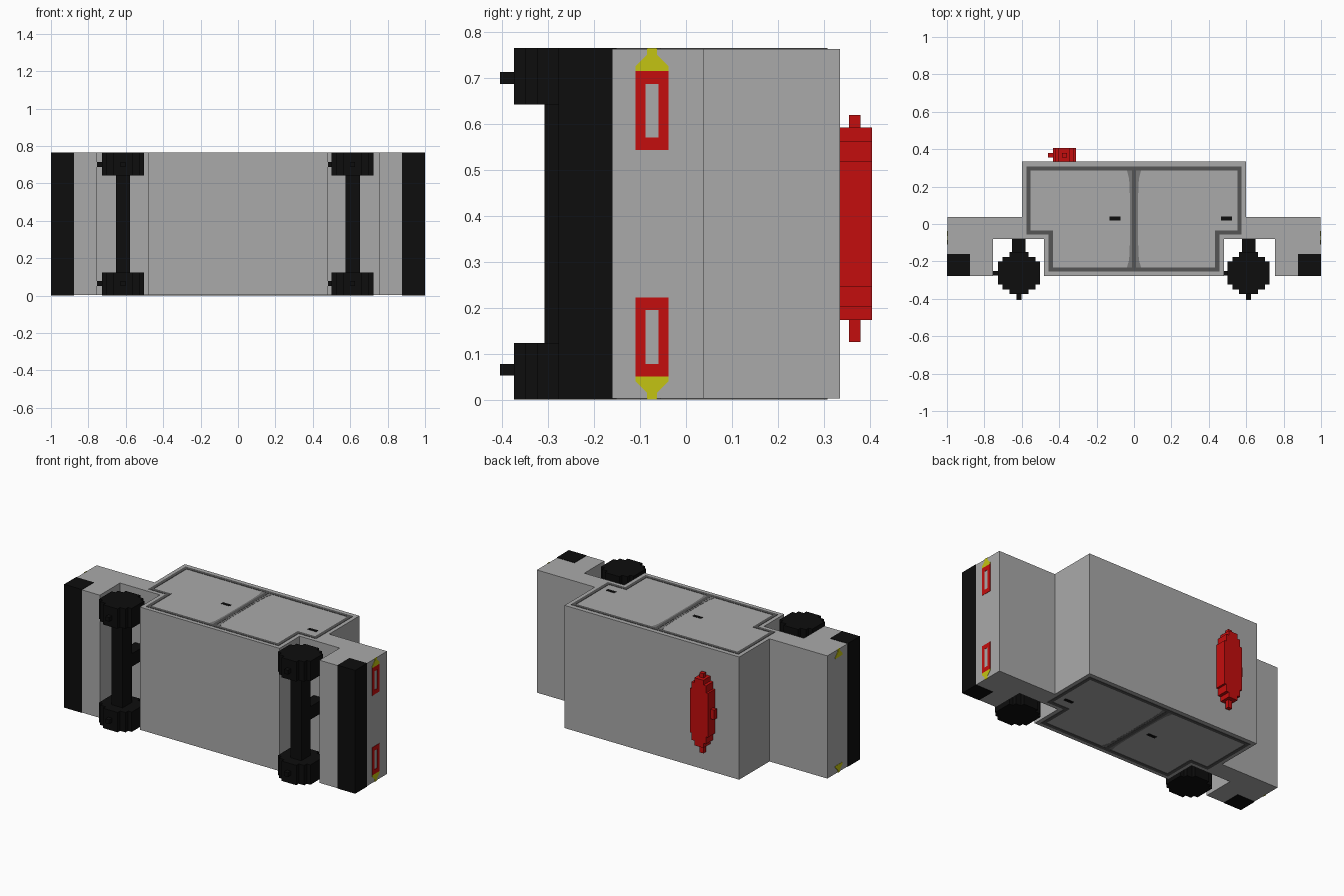
import bpy, bmesh

if "Cube" in bpy.data.objects:
    bpy.data.objects.remove(bpy.data.objects["Cube"])

W = 0.766          # overall width, along z
MID = W / 2
SKIN = 0.002       # how far flush details stand out


def material(name, r, g, b):
    m = bpy.data.materials.new(name)
    m.diffuse_color = (r, g, b, 1)
    m.use_nodes = True
    m.node_tree.nodes["Principled BSDF"].inputs["Base Color"].default_value = m.diffuse_color
    return m


grey = material("body grey", 0.40, 0.40, 0.40)
trim = material("dark grey trim", 0.09, 0.09, 0.09)
band = material("mid grey band", 0.19, 0.19, 0.19)
black = material("black", 0.004, 0.004, 0.004)
red = material("red", 0.55, 0.004, 0.004)
yellow = material("yellow", 0.55, 0.55, 0.006)


def finish(name, bm, mat):
    bmesh.ops.recalc_face_normals(bm, faces=bm.faces)
    mesh = bpy.data.meshes.new(name)
    bm.to_mesh(mesh)
    bm.free()
    mesh.materials.append(mat)
    ob = bpy.data.objects.new(name, mesh)
    bpy.context.collection.objects.link(ob)
    return ob


def boxes(name, mat, items):
    """One object from boxes given as (x0, x1, y0, y1, z0, z1)."""
    bm = bmesh.new()
    for x0, x1, y0, y1, z0, z1 in items:
        vs = bmesh.ops.create_cube(bm, size=1)["verts"]
        for v in vs:
            v.co = (x0 if v.co.x < 0 else x1, y0 if v.co.y < 0 else y1,
                    z0 if v.co.z < 0 else z1)
    return finish(name, bm, mat)


def prism(name, mat, pts, offset):
    """Extrude a closed polygon of 3D points by an offset."""
    bm = bmesh.new()
    face = bm.faces.new([bm.verts.new(p) for p in pts])
    ext = bmesh.ops.extrude_face_region(bm, geom=[face])
    bmesh.ops.translate(bm, vec=offset,
                        verts=[v for v in ext["geom"] if isinstance(v, bmesh.types.BMVert)])
    return finish(name, bm, mat)


def stepped_disc(a, b, steps):
    """Half sizes of the overlapping blocks that make a blocky disc."""
    return [(a * s, b * t) for s, t in steps]


# Body: side profile, extruded across the width
half = [(0.48, -0.278), (0.48, -0.08), (0.755, -0.08), (0.755, -0.278),
        (0.878, -0.278), (0.878, -0.16), (1 - SKIN, -0.16), (1 - SKIN, 0.038),
        (0.60, 0.038), (0.60, 0.335)]
profile = half + [(-x, y) for x, y in reversed(half)]
prism("body", grey, [(x, y, SKIN) for x, y in profile], (0, 0, W - 2 * SKIN))

# Bumpers
for s, side in ((-1, "left"), (1, "right")):
    boxes("bumper_" + side, black,
          [(min(s, s * 0.878), max(s, s * 0.878), -0.278, -0.16, 0, W)])

# Wheels with axle, strut and small nubs
WY, R, T = -0.263, 0.112, 0.123
for cx, side in ((-0.615, "left"), (0.613, "right")):
    for z0, end in ((0, "lower"), (W - T, "upper")):
        zc = 0.065 if z0 == 0 else W - 0.065
        items = [(cx - a, cx + a, WY - b, WY + b, z0, z0 + T)
                 for a, b in stepped_disc(R, R, ((1, .55), (.78, .78), (.45, 1)))]
        items += [(cx - 0.14, cx, WY - 0.013, WY + 0.013, zc - 0.013, zc + 0.013),
                  (cx - 0.013, cx + 0.013, -0.405, WY, zc - 0.013, zc + 0.013)]
        boxes(f"wheel_{side}_{end}", black, items)
    boxes("axle_" + side, black,
          [(cx - 0.038, cx + 0.038, WY - 0.045, WY + 0.045, T, W - T)])
    boxes("strut_" + side, black,
          [(cx - 0.036, cx + 0.036, WY, -0.079, MID - 0.04, MID + 0.04)])

# Spare wheel on the back
sx = -0.372
spare = [(sx - a, sx + a, 0.334, 0.405, MID - b, MID + b)
         for a, b in stepped_disc(0.062, 0.21, ((1, .65), (.8, .86), (.5, 1)))]
spare += [(sx - 0.014, sx + 0.014, 0.355, 0.38, 0.125, 0.62),
          (-0.46, sx, 0.355, 0.38, MID - 0.03, MID + 0.03)]
boxes("spare_wheel", red, spare)

# Door outlines, centre band and handles on both flat sides
outline = [(0.565, 0.297), (0.565, -0.045), (0.445, -0.045), (0.445, -0.243)]
outline += [(-x, y) for x, y in reversed(outline)]
segments = list(zip(outline, outline[1:] + outline[:1])) + [((0, 0.297), (0, -0.243))]
for z, out, side in ((SKIN, -1, "lower"), (W - SKIN, 1, "upper")):
    lo, hi = sorted((z - out * 0.002, z + out * SKIN))
    p = 0.011
    boxes("door_outline_" + side, trim,
          [(min(a[0], b[0]) - p, max(a[0], b[0]) + p,
            min(a[1], b[1]) - p, max(a[1], b[1]) + p, lo, hi) for a, b in segments])
    edge = [(0.038, -0.235), (0.026, -0.19), (0.022, -0.1),
            (0.022, 0.15), (0.026, 0.24), (0.038, 0.288)]
    edge += [(-x, y) for x, y in reversed(edge)]
    prism("door_band_" + side, band, [(x, y, z - out * 0.001) for x, y in edge],
          (0, 0, out * 0.002))
    boxes("door_handles_" + side, black,
          [(x, x + 0.058, 0.02, 0.04, lo, hi) for x in (-0.13, 0.465)])

# Corner lights at both ends, red lamp frames at the right end only
LY = -0.074
for end, low in (("lower", True), ("upper", False)):
    def zz(h):
        return h if low else W - h
    tri = [(LY - 0.011, 0), (LY - 0.011, 0.015), (LY - 0.036, 0.04), (LY - 0.036, 0.05),
           (LY + 0.036, 0.05), (LY + 0.036, 0.04), (LY + 0.011, 0.015), (LY + 0.011, 0)]
    for s, side in ((-1, "left"), (1, "right")):
        prism(f"corner_light_{side}_{end}", yellow,
              [(s * 0.996, y, zz(h)) for y, h in tri], (s * 0.004, 0, 0))
    frame = [(-0.036, 0.036, 0.05, 0.078), (-0.036, 0.036, 0.195, 0.222),
             (-0.036, -0.014, 0.078, 0.195), (0.014, 0.036, 0.078, 0.195)]
    boxes("lamp_frame_" + end, red,
          [(0.996, 1, LY + a, LY + b, min(zz(c), zz(d)), max(zz(c), zz(d)))
           for a, b, c, d in frame])
